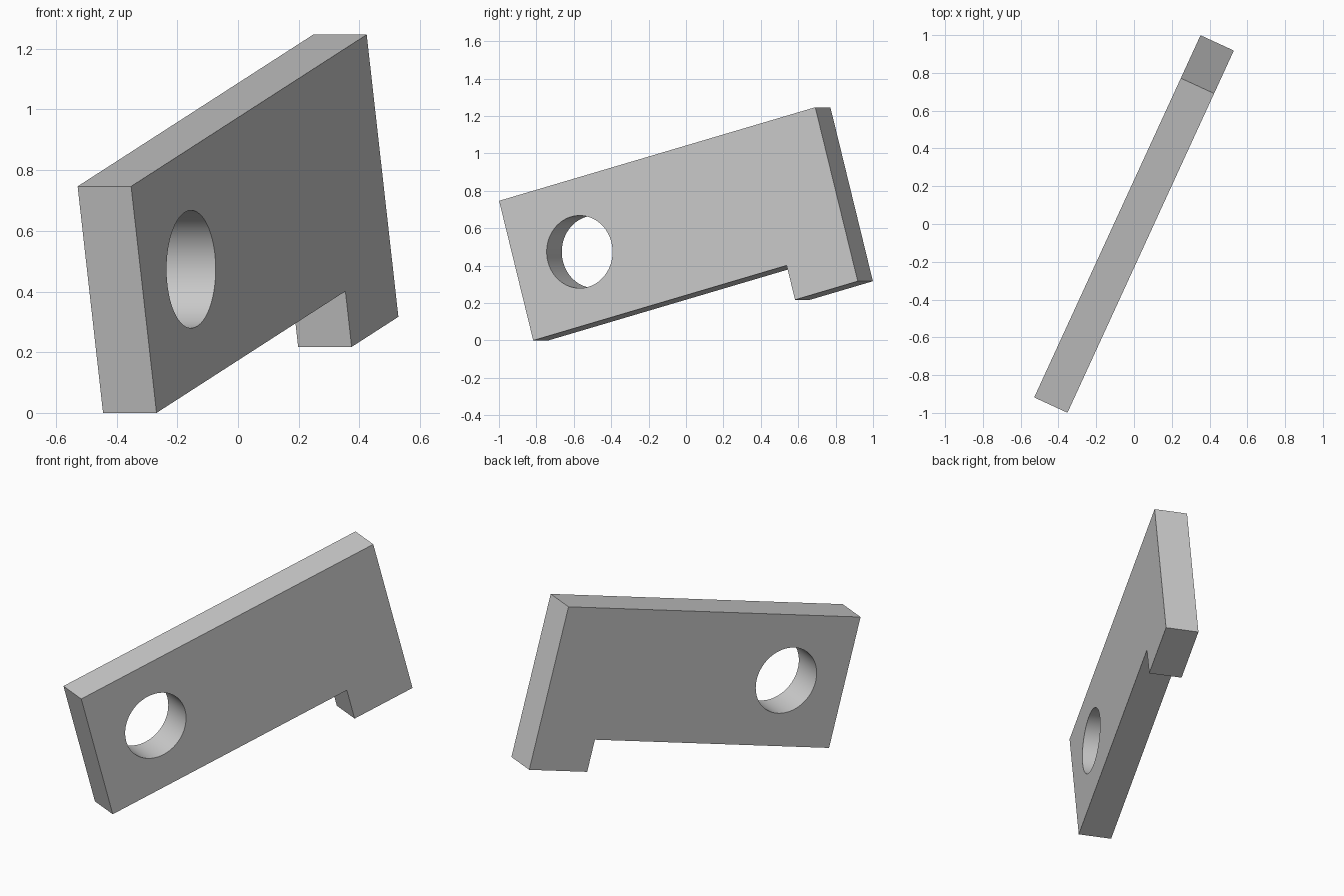
import bpy, bmesh, math
from mathutils import Matrix, Vector

if "Cube" in bpy.data.objects:
    bpy.data.objects.remove(bpy.data.objects["Cube"], do_unlink=True)

LENGTH, HEIGHT, THICK = 1.926, 0.773, 0.194
FOOT_W, FOOT_H = 0.382, 0.19
HOLE_R = 0.194

# Single grey material
grey = bpy.data.materials.new("plain grey")
grey.use_nodes = True
colour = (0.6, 0.6, 0.6, 1)
grey.diffuse_color = colour
grey.node_tree.nodes["Principled BSDF"].inputs["Base Color"].default_value = colour

# Plate outline with a foot at one end, extruded to thickness
notch = LENGTH - FOOT_W
outline = [(0, 0), (notch, 0), (notch, -FOOT_H), (LENGTH, -FOOT_H),
           (LENGTH, HEIGHT), (0, HEIGHT)]
bm = bmesh.new()
face = bm.faces.new([bm.verts.new((x, y, -THICK)) for x, y in outline])
side = bmesh.ops.extrude_face_region(bm, geom=[face])
bmesh.ops.translate(bm, vec=(0, 0, THICK),
                    verts=[v for v in side["geom"] if isinstance(v, bmesh.types.BMVert)])
bmesh.ops.recalc_face_normals(bm, faces=bm.faces)
mesh = bpy.data.meshes.new("bracket_plate")
bm.to_mesh(mesh)
bm.free()
mesh.materials.append(grey)
plate = bpy.data.objects.new("bracket_plate", mesh)
bpy.context.collection.objects.link(plate)

# Round hole through the plate
bpy.ops.mesh.primitive_cylinder_add(vertices=96, radius=HOLE_R, depth=THICK * 3,
                                    location=(HEIGHT / 2, HEIGHT / 2, -THICK / 2))
cutter = bpy.context.object
cutter.name = "hole_cutter"
cutter.hide_render = True
cutter.data.materials.append(grey)
cut = plate.modifiers.new("hole", 'BOOLEAN')
cut.operation = 'DIFFERENCE'
cut.solver = 'EXACT'
cut.object = cutter
bpy.ops.object.select_all(action='DESELECT')
plate.select_set(True)
bpy.context.view_layer.objects.active = plate
bpy.ops.object.modifier_apply(modifier=cut.name)
bpy.data.objects.remove(cutter, do_unlink=True)
bpy.ops.object.shade_smooth_by_angle(angle=math.radians(30))

# Stand the plate upright, tilt it along its length and turn it about z
turn = Matrix.Rotation(math.atan2(1.92, 0.882), 4, 'Z')
upright = Matrix.Rotation(math.radians(90), 4, 'X')
tilt = Matrix.Rotation(math.radians(15.05), 4, 'Z')
plate.data.transform(turn @ upright @ tilt)

# Centre on x and y, rest on z = 0
pts = [v.co for v in plate.data.vertices]
low = Vector([min(p[i] for p in pts) for i in range(3)])
high = Vector([max(p[i] for p in pts) for i in range(3)])
mid = (low + high) / 2
plate.data.transform(Matrix.Translation((-mid.x, -mid.y, -low.z)))
